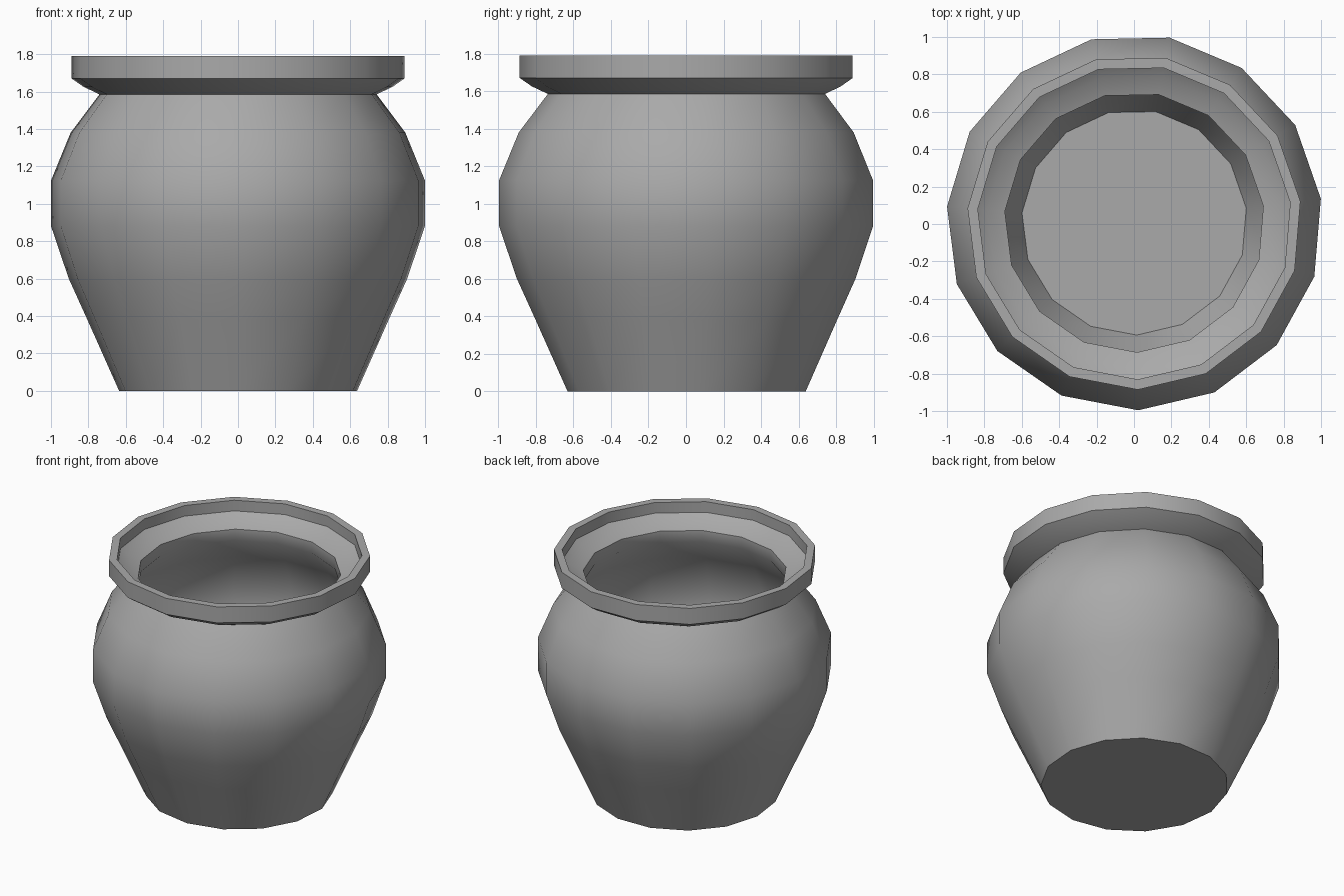
import bpy, bmesh, math

if "Cube" in bpy.data.objects:
    bpy.data.objects.remove(bpy.data.objects["Cube"], do_unlink=True)

SIDES = 15
START = math.radians(7.2)
CENTRE = (0.002, 0.009)

# Profile as (radius, height): up the outside, over the rim, down the inside
outer_body = [(0.64, 0), (0.81, 0.38), (0.91, 0.6), (1.005, 0.88),
              (1.005, 1.125), (0.9, 1.38), (0.745, 1.585)]
rim = [(0.83, 1.625), (0.895, 1.67), (0.895, 1.79), (0.84, 1.79),
       (0.84, 1.71), (0.79, 1.675), (0.695, 1.64)]
inner_body = [(0.695, 1.555), (0.845, 1.36), (0.955, 1.11), (0.955, 0.89),
              (0.86, 0.61), (0.76, 0.39), (0.603, 0.05)]

# Clay material
clay = bpy.data.materials.new("grey clay")
clay.use_nodes = True
colour = (0.4, 0.4, 0.4, 1)
clay.diffuse_color = colour
clay.node_tree.nodes["Principled BSDF"].inputs["Base Color"].default_value = colour


def lathe(name, profile):
    """Turn a profile around the vertical axis and close both ends."""
    bm = bmesh.new()
    rings = []
    for r, z in profile:
        angles = [START + math.tau * i / SIDES for i in range(SIDES)]
        rings.append([bm.verts.new((CENTRE[0] + r * math.cos(a),
                                    CENTRE[1] + r * math.sin(a), z))
                      for a in angles])
    for low, high in zip(rings, rings[1:]):
        for i in range(SIDES):
            j = (i + 1) % SIDES
            bm.faces.new((low[i], low[j], high[j], high[i]))
    bm.faces.new(reversed(rings[0]))   # underside
    bm.faces.new(rings[-1])            # inside floor
    mesh = bpy.data.meshes.new(name)
    bm.to_mesh(mesh)
    bm.free()
    obj = bpy.data.objects.new(name, mesh)
    bpy.context.collection.objects.link(obj)
    mesh.materials.append(clay)
    return obj


# Hollow pot with flared rim
pot = lathe("pot", outer_body + rim + inner_body)
bpy.ops.object.select_all(action="DESELECT")
pot.select_set(True)
bpy.context.view_layer.objects.active = pot
bpy.ops.object.shade_smooth_by_angle(angle=math.radians(42))
